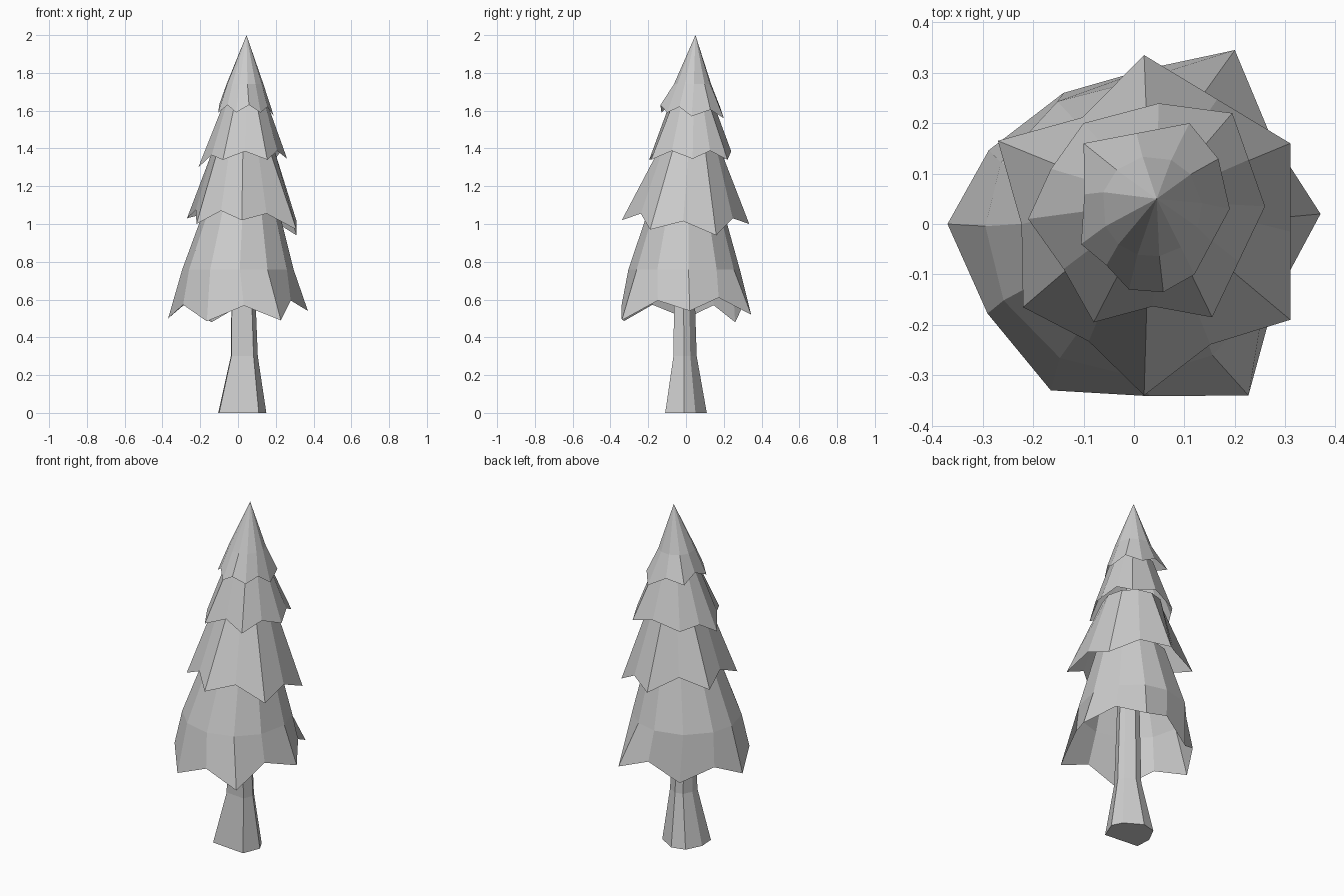
import bpy
import math
from mathutils import Vector

if "Cube" in bpy.data.objects:
    bpy.data.objects.remove(bpy.data.objects["Cube"])


def loft(name, rings, cap_bottom=False, apex=None):
    """Join equal-length rings (bottom to top) with flat faces, then cap or point the top."""
    n = len(rings[0])
    verts = [p for ring in rings for p in ring]
    faces = [(k * n + i, k * n + (i + 1) % n, (k + 1) * n + (i + 1) % n, (k + 1) * n + i)
             for k in range(len(rings) - 1) for i in range(n)]
    last = (len(rings) - 1) * n
    if apex:
        verts.append(apex)
        faces += [(last + i, last + (i + 1) % n, len(verts) - 1) for i in range(n)]
    else:
        faces.append(tuple(range(last, last + n)))
    if cap_bottom:
        faces.append(tuple(reversed(range(n))))
    mesh = bpy.data.meshes.new(name)
    mesh.from_pydata(verts, [], faces)
    obj = bpy.data.objects.new(name, mesh)
    bpy.context.collection.objects.link(obj)
    return obj


def skirt(name, tips, lift, push, rings, apex=None):
    """Branch tier: drooping tips with raised notches between, narrowing through round rings.
    push scales each notch's distance from the tier centre."""
    tips = [Vector(t) for t in tips]
    centre = sum(tips, Vector()) / len(tips)
    hem = []
    for a, b, s in zip(tips, tips[1:] + tips[:1], push):
        notch = centre + ((a + b) / 2 - centre) * s
        notch.z = (a.z + b.z) / 2 + lift
        hem += [a, notch]
    angles = [math.atan2(p.y - centre.y, p.x - centre.x) for p in hem]
    layers = [hem]
    for x, y, z, r in rings:
        layers.append([Vector((x + r * math.cos(t), y + r * math.sin(t), z)) for t in angles])
    return loft(name, layers, apex=apex)


# Trunk: flared seven-sided base, narrower shaft
base = [(-.10, -.09), (.11, -.11), (.15, -.01), (.12, .05), (.02, .11), (-.06, .09), (-.105, 0)]


def trunk_ring(z, cx, cy, s):
    return [(cx + (x - .02) * s, cy + y * s, z) for x, y in base]


loft("trunk", [trunk_ring(0, .02, 0, 1), trunk_ring(.3, .032, -.005, .56),
               trunk_ring(.8, .025, -.01, .46)], cap_bottom=True)

# Branch tiers from bottom to top
skirt("bottom_branches",
      [(-.37, 0, .50), (-.165, -.33, .485), (.227, -.34, .49),
       (.37, .02, .54), (.20, .345, .52), (-.14, .26, .48)],
      .08, [1.08, 1.02, .93, .95, 1.02, 1.12],
      [(0, -.01, .76, .295), (.02, 0, 1.10, .19)])
skirt("lower_branches",
      [(-.22, -.165, 1.0), (.02, -.34, 1.02), (.31, -.19, .97),
       (.31, .16, .94), (.02, .335, 1.0), (-.27, .165, 1.03)],
      .06, [.92, .9, 1.0, 1.0, .85, .92],
      [(.03, .02, 1.40, .16)])
skirt("upper_branches",
      [(-.21, .01, 1.30), (-.08, -.195, 1.34), (.155, -.185, 1.34),
       (.26, .035, 1.345), (.195, .22, 1.34), (-.10, .20, 1.34)],
      .045, [.97, .87, 1.0, 1.0, 1.15, 1.05],
      [(.04, .03, 1.64, .115)])
skirt("top_branches",
      [(-.105, -.04, 1.59), (-.01, -.13, 1.59), (.12, -.10, 1.59),
       (.19, .03, 1.57), (.11, .20, 1.56), (-.10, .16, 1.60)],
      .04, [.97, 1.15, 1.0, 1.15, 1.0, .97],
      [(.035, .035, 1.74, .10)], apex=(.045, .05, 2.0))
